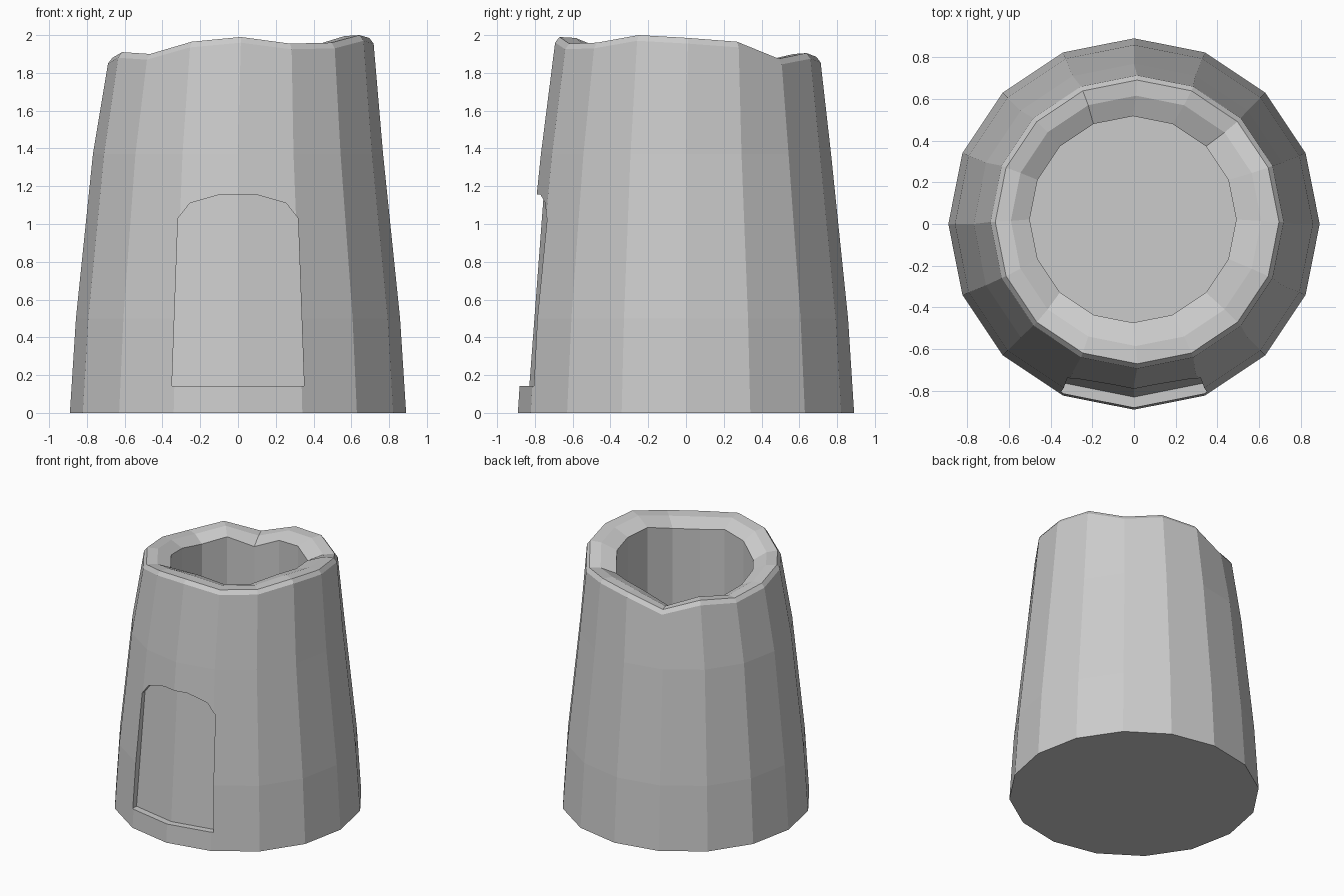
import bpy, bmesh
from math import cos, sin, tau

cube = bpy.data.objects.get("Cube")
if cube:
    bpy.data.objects.remove(cube, do_unlink=True)

SIDES = 16

stone = bpy.data.materials.new("grey_stone")
stone.use_nodes = True
stone.diffuse_color = (0.6, 0.6, 0.6, 1)
bsdf = next(n for n in stone.node_tree.nodes if n.type == 'BSDF_PRINCIPLED')
bsdf.inputs["Base Color"].default_value = (0.6, 0.6, 0.6, 1)
bsdf.inputs["Roughness"].default_value = 0.8


def make_object(name, bm):
    bmesh.ops.recalc_face_normals(bm, faces=bm.faces[:])
    mesh = bpy.data.meshes.new(name)
    bm.to_mesh(mesh)
    bm.free()
    mesh.materials.append(stone)
    obj = bpy.data.objects.new(name, mesh)
    bpy.context.collection.objects.link(obj)
    return obj


# Uneven rim height at each corner, counter-clockwise from +x
RIM = [1.985, 1.965, 1.875, 1.905, 1.885, 1.80, 1.875, 1.85,
       1.88, 1.91, 1.90, 1.965, 1.99, 1.955, 1.96, 2.0]


def ring(bm, radius, height, cx=0, cy=0, follow_rim=False):
    verts = []
    for i in range(SIDES):
        a = tau * i / SIDES
        z = RIM[i] + height if follow_rim else height
        verts.append(bm.verts.new((cx + radius * cos(a), cy + radius * sin(a), z)))
    return verts


# Tapered hollow tower: outer wall, worn rim, inner wall, floor
bm = bmesh.new()
rings = [
    ring(bm, 0.89, 0),
    ring(bm, 0.858, 0.5),
    ring(bm, 0.768, 1.37),
    ring(bm, 0.703, -0.03, 0.015, 0.01, True),
    ring(bm, 0.68, 0, 0.015, 0.01, True),
    ring(bm, 0.60, -0.005, 0.01, 0.015, True),
    ring(bm, 0.495, -0.05, -0.005, 0.022, True),
    ring(bm, 0.495, 0.6, -0.005, 0.022),
]
for low, high in zip(rings, rings[1:]):
    for i in range(SIDES):
        j = (i + 1) % SIDES
        bm.faces.new((low[i], low[j], high[j], high[i]))
bm.faces.new(rings[0])
bm.faces.new(rings[-1])
tower = make_object("tower_wall", bm)

# Arched doorway cutter, its back bent to follow the wall
half = [(0, 0.143), (0.35, 0.143), (0.318, 1.03), (0.255, 1.11), (0.1, 1.155), (0, 1.155)]
bm = bmesh.new()
front_mid, back_mid = [], []
for side in (1, -1):
    front, back = [], []
    for k, (x, z) in enumerate(half):
        middle = k in (0, len(half) - 1)
        if middle and side == -1:
            front.append(front_mid[0 if k == 0 else 1])
            back.append(back_mid[0 if k == 0 else 1])
            continue
        front.append(bm.verts.new((side * x, -1.2, z)))
        back.append(bm.verts.new((side * x, -0.84 + 0.075 * z + 0.2 * x, z)))
        if middle:
            front_mid.append(front[-1])
            back_mid.append(back[-1])
    bm.faces.new(front)
    bm.faces.new(back)
    for k in range(len(half) - 1):
        bm.faces.new((front[k], front[k + 1], back[k + 1], back[k]))
cutter = make_object("doorway_cutter", bm)
cutter.hide_render = True

# Cut the doorway recess
cut = tower.modifiers.new("doorway", 'BOOLEAN')
cut.operation = 'DIFFERENCE'
cut.solver = 'EXACT'
cut.object = cutter
bpy.context.view_layer.objects.active = tower
bpy.ops.object.modifier_apply(modifier=cut.name)
bpy.data.objects.remove(cutter, do_unlink=True)
